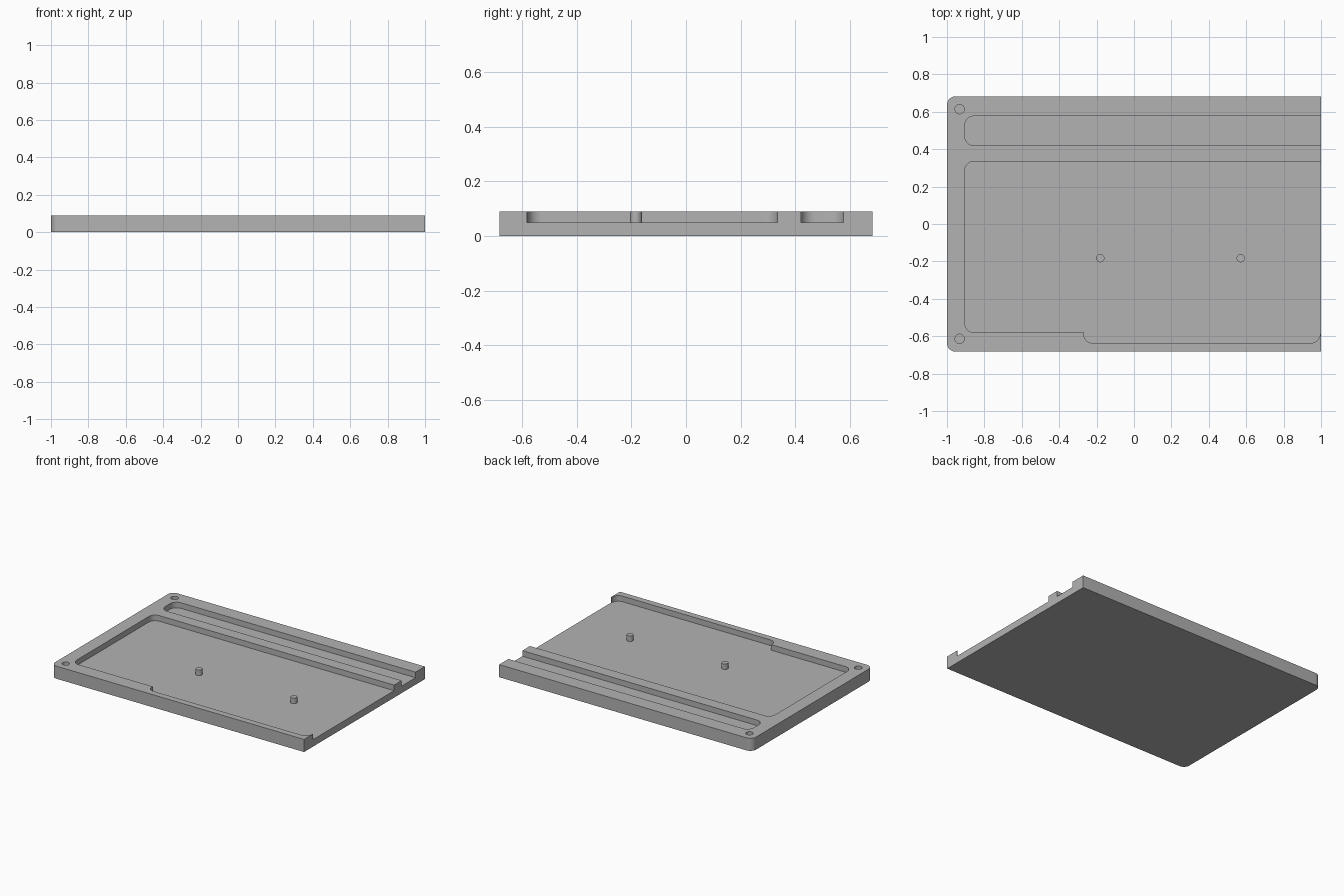
import bpy, bmesh, math
from mathutils import Vector

old = bpy.data.objects.get("Cube")
if old:
    bpy.data.objects.remove(old, do_unlink=True)

HEIGHT, FLOOR = 0.09, 0.05
OVER = 1.1  # open pockets run past the right edge

grey = bpy.data.materials.new("light grey")
grey.use_nodes = True
grey.diffuse_color = (0.45, 0.45, 0.45, 1)
grey.node_tree.nodes["Principled BSDF"].inputs["Base Color"].default_value = grey.diffuse_color


def rounded(corners, steps=10):
    """Turn (x, y, radius) corners into an outline with filleted corners."""
    points = []
    for i, (x, y, r) in enumerate(corners):
        p = Vector((x, y))
        if r == 0:
            points.append(p)
            continue
        a = (Vector(corners[i - 1][:2]) - p).normalized()
        b = (Vector(corners[(i + 1) % len(corners)][:2]) - p).normalized()
        # right-angled corners only
        centre = p + (a + b) * r
        for k in range(steps + 1):
            t = math.pi / 2 * k / steps
            points.append(centre - b * r * math.cos(t) - a * r * math.sin(t))
    return points


def circle(x, y, r, sides=32):
    return [Vector((x + r * math.cos(math.tau * k / sides),
                    y + r * math.sin(math.tau * k / sides))) for k in range(sides)]


def prism(name, outline, z0, z1):
    """Extrude a flat outline from z0 to z1."""
    bm = bmesh.new()
    base = bm.faces.new([bm.verts.new((p.x, p.y, z0)) for p in outline])
    top = bmesh.ops.extrude_face_region(bm, geom=[base])["geom"]
    bmesh.ops.translate(bm, vec=(0, 0, z1 - z0),
                        verts=[v for v in top if isinstance(v, bmesh.types.BMVert)])
    bmesh.ops.recalc_face_normals(bm, faces=bm.faces)
    mesh = bpy.data.meshes.new(name)
    bm.to_mesh(mesh)
    bm.free()
    mesh.materials.append(grey)
    obj = bpy.data.objects.new(name, mesh)
    bpy.context.collection.objects.link(obj)
    return obj


def activate(obj):
    bpy.ops.object.select_all(action="DESELECT")
    obj.select_set(True)
    bpy.context.view_layer.objects.active = obj


def cut(target, outline, depth_z):
    """Sink an outline into the top of the target down to depth_z."""
    cutter = prism("cutter", outline, depth_z, HEIGHT + 0.05)
    cutter.hide_render = True
    mod = target.modifiers.new("cut", "BOOLEAN")
    mod.operation, mod.solver, mod.object = "DIFFERENCE", "EXACT", cutter
    activate(target)
    bpy.ops.object.modifier_apply(modifier=mod.name)
    bpy.data.objects.remove(cutter, do_unlink=True)


# Base plate: rounded on its right side, square on its left
plate = prism("base_plate", rounded([
    (-1, -0.682, 0.045), (1, -0.682, 0), (1, 0.682, 0), (-1, 0.682, 0.045)]), 0, HEIGHT)

# Long rear channel
cut(plate, rounded([(-0.905, 0.42, 0.05), (OVER, 0.42, 0),
                    (OVER, 0.577, 0), (-0.905, 0.577, 0.05)]), FLOOR)

# Main tray with a stepped front edge
cut(plate, rounded([(-0.905, -0.58, 0.05), (-0.268, -0.58, 0),
                    (-0.268, -0.636, 0.045), (0.996, -0.636, 0.05),
                    (0.996, -0.582, 0), (OVER, -0.582, 0),
                    (OVER, 0.335, 0), (-0.905, 0.335, 0.05)]), FLOOR)

# Corner holes
for side in (-1, 1):
    cut(plate, circle(-0.932, side * 0.614, 0.025), FLOOR)

# Locating pins
pins = [prism(f"locating_pin_{i + 1}", circle(x, -0.183, 0.022), FLOOR - 0.01, HEIGHT)
        for i, x in enumerate((-0.18, 0.57))]

for obj in [plate] + pins:
    activate(obj)
    bpy.ops.object.shade_smooth_by_angle(angle=math.radians(30))
